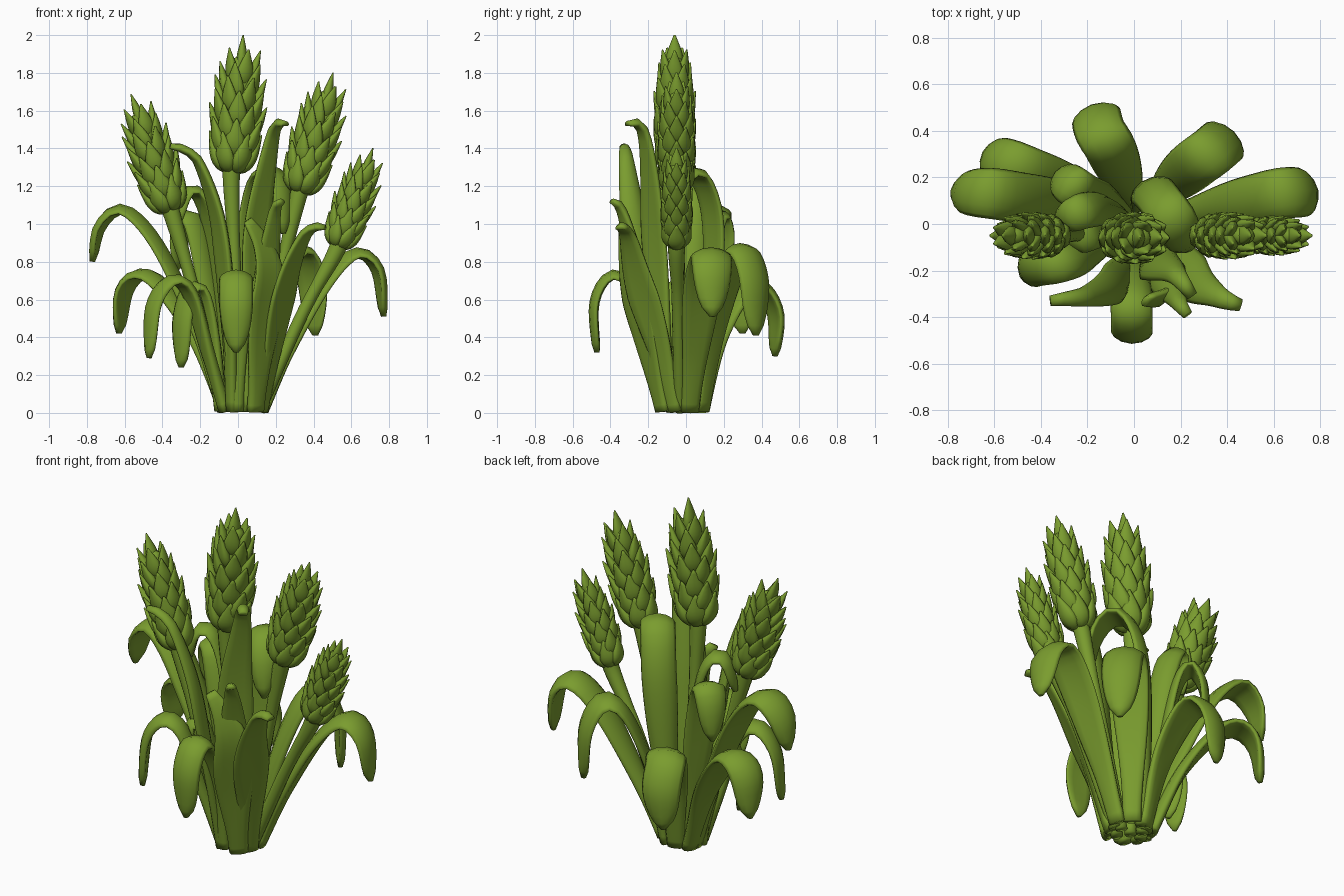
import bpy, bmesh, math
from mathutils import Vector as V

green = bpy.data.materials.new("leaf green")
green.diffuse_color = (0.195, 0.335, 0.028, 1)


def spline(pts, n):
    """Evenly spaced samples of a smooth curve through pts."""
    p = [V(q) for q in pts]
    p = [2 * p[0] - p[1]] + p + [2 * p[-1] - p[-2]]
    fine = []
    for i in range(1, len(p) - 2):
        a, b, c, d = p[i - 1:i + 3]
        for k in range(20):
            t = k / 20
            fine.append(0.5 * (2 * b + (c - a) * t + (2 * a - 5 * b + 4 * c - d) * t * t
                               + (3 * b - a - 3 * c + d) * t ** 3))
    fine.append(p[-2])
    dist = [0]
    for a, b in zip(fine, fine[1:]):
        dist.append(dist[-1] + (b - a).length)
    out, j = [], 0
    for i in range(n + 1):
        s = dist[-1] * i / n
        while j < len(fine) - 2 and dist[j + 1] < s:
            j += 1
        f = (s - dist[j]) / (dist[j + 1] - dist[j])
        out.append(fine[j].lerp(fine[j + 1], min(f, 1)))
    return out


def sweep(bm, pts, side, width, thick, curl=0.0, n=28, ring=12):
    """Sweep a curved lens section along a path; width and thick are half sizes."""
    c = spline(pts, n)
    rows = []
    for i, q in enumerate(c):
        t = i / n
        tan = (c[min(i + 1, n)] - c[max(i - 1, 0)]).normalized()
        s = (side - tan * side.dot(tan)).normalized()
        nor = tan.cross(s)
        w, h = width(t), thick(t)
        row = []
        for k in range(ring):
            a = 2 * math.pi * k / ring
            x = math.cos(a)
            row.append(bm.verts.new(q + s * w * x + nor * (h * math.sin(a) + curl * w * (x * x - 0.4))))
        rows.append(row)
    for a, b in zip(rows, rows[1:]):
        for k in range(ring):
            m = (k + 1) % ring
            bm.faces.new((a[k], a[m], b[m], b[k]))
    bm.faces.new(rows[0][::-1])
    bm.faces.new(rows[-1])


def finish(bm, name):
    bmesh.ops.recalc_face_normals(bm, faces=bm.faces[:])
    me = bpy.data.meshes.new(name)
    bm.to_mesh(me)
    bm.free()
    me.materials.append(green)
    for f in me.polygons:
        f.use_smooth = True
    ob = bpy.data.objects.new(name, me)
    bpy.context.collection.objects.link(ob)


def leaf(name, half, facing, *pts, blunt=True):
    """Strap leaf: narrow foot, broad blade, rounded or tapered tip."""
    start = 0.76 if blunt else 0.55

    def width(t):
        g = min(t / 0.6, 1)
        w = half * (0.45 + 0.55 * g * g * (3 - 2 * g))
        if t > start:
            u = (t - start) / (1 - start)
            w *= max(0.15, math.sqrt(max(0, 1 - u * u))) if blunt else 1 - 0.75 * u ** 1.3
        return w

    def thick(t):
        return 0.034 - 0.012 * t if t < 0.97 else 0.014

    a = math.radians(facing)
    bm = bmesh.new()
    sweep(bm, pts, V((-math.sin(a), math.cos(a), 0)), width, thick, -0.22)
    finish(bm, name)


# Arching outer leaves; facing is the compass angle the leaf bends towards
leaf("leaf_far_left", 0.11, 168, (-0.08, 0.04, 0.01), (-0.22, 0.07, 0.45), (-0.42, 0.10, 0.88),
     (-0.60, 0.13, 1.07), (-0.73, 0.14, 0.99), (-0.77, 0.14, 0.80))
leaf("leaf_back_left", 0.10, 152, (-0.07, 0.07, 0.01), (-0.22, 0.14, 0.40), (-0.40, 0.21, 0.67),
     (-0.52, 0.26, 0.73), (-0.61, 0.29, 0.64), (-0.63, 0.30, 0.42))
leaf("leaf_back", 0.11, 110, (0.0, 0.09, 0.01), (-0.04, 0.18, 0.40), (-0.10, 0.32, 0.66),
     (-0.15, 0.41, 0.66), (-0.17, 0.48, 0.52), (-0.18, 0.47, 0.30))
leaf("leaf_back_right", 0.11, 45, (0.08, 0.08, 0.01), (0.14, 0.15, 0.45), (0.24, 0.24, 0.79),
     (0.33, 0.31, 0.86), (0.40, 0.37, 0.70), (0.41, 0.37, 0.41))
leaf("leaf_far_right", 0.11, 12, (0.13, 0.02, 0.01), (0.27, 0.05, 0.33), (0.46, 0.09, 0.68),
     (0.62, 0.13, 0.84), (0.74, 0.14, 0.76), (0.77, 0.14, 0.51))
leaf("leaf_front", 0.09, 268, (-0.01, -0.12, 0.01), (-0.01, -0.19, 0.40), (-0.01, -0.30, 0.67),
     (-0.01, -0.40, 0.72), (-0.01, -0.48, 0.58), (-0.01, -0.47, 0.32))
leaf("leaf_front_left", 0.08, 205, (-0.07, -0.06, 0.01), (-0.16, -0.11, 0.32), (-0.25, -0.15, 0.63),
     (-0.35, -0.18, 0.70), (-0.45, -0.20, 0.57), (-0.47, -0.22, 0.29))
leaf("leaf_low_left", 0.085, 215, (-0.09, -0.02, 0.01), (-0.13, -0.02, 0.35), (-0.19, -0.03, 0.62),
     (-0.25, -0.05, 0.66), (-0.30, -0.07, 0.50), (-0.30, -0.07, 0.24))

# Tall inner leaves
leaf("leaf_tall_left", 0.09, 205, (-0.03, -0.11, 0.01), (-0.05, -0.20, 0.50), (-0.10, -0.27, 1.00),
     (-0.20, -0.31, 1.31), (-0.28, -0.32, 1.39), (-0.36, -0.33, 1.41), blunt=False)
leaf("leaf_tall_right", 0.10, 310, (0.05, -0.09, 0.01), (0.08, -0.13, 0.50), (0.10, -0.17, 1.00),
     (0.16, -0.20, 1.36), (0.20, -0.24, 1.52), (0.25, -0.31, 1.53), blunt=False)
leaf("leaf_inner_right", 0.095, 305, (0.02, 0.08, 0.01), (0.04, 0.14, 0.55), (0.07, 0.15, 1.00),
     (0.12, 0.09, 1.23), (0.18, 0.01, 1.27), (0.22, -0.07, 1.16), (0.24, -0.10, 0.95))
leaf("leaf_inner_left", 0.08, 205, (-0.04, 0.02, 0.01), (-0.08, 0.05, 0.50), (-0.14, 0.07, 0.97),
     (-0.21, 0.06, 1.16), (-0.28, 0.03, 1.16), (-0.33, 0.01, 0.98))
leaf("leaf_inner_back", 0.09, 140, (-0.04, 0.06, 0.01), (-0.12, 0.09, 0.50), (-0.20, 0.12, 0.93),
     (-0.26, 0.16, 1.05), (-0.31, 0.20, 0.95), (-0.32, 0.21, 0.76))
leaf("leaf_front_right", 0.09, 305, (0.09, -0.10, 0.01), (0.12, -0.17, 0.40), (0.15, -0.25, 0.75),
     (0.18, -0.31, 0.98), (0.20, -0.35, 1.09), (0.23, -0.39, 1.12), blunt=False)
leaf("leaf_front_blade", 0.115, 308, (0.09, -0.12, 0.01), (0.12, -0.20, 0.35), (0.16, -0.28, 0.70),
     (0.13, -0.31, 0.88), (0.05, -0.33, 1.02), blunt=False)
leaf("leaf_side_right", 0.105, 325, (0.12, -0.06, 0.01), (0.18, -0.14, 0.35), (0.26, -0.25, 0.72),
     (0.34, -0.30, 0.92), (0.40, -0.33, 0.98), (0.46, -0.35, 0.98), blunt=False)


def flower(tag, foot, bottom, top):
    """Stem with a spike of plump pointed scales."""
    foot, bottom, top = V(foot), V(bottom), V(top)
    axis = (top - bottom).normalized()
    length = (top - bottom).length
    k = length / 0.7
    u = V((0, 1, 0)).cross(axis).normalized()
    v = axis.cross(u)

    # Stem, flaring under the spike
    bm = bmesh.new()
    r = lambda t: 0.033 + 0.016 * max(0, (t - 0.7) / 0.3)
    mid = foot.lerp(bottom, 0.55) + V((0, 0, 0.03))
    sweep(bm, (foot, mid, bottom - axis * 0.06, bottom + axis * 0.05), u, r, r)
    finish(bm, "flower_stem_" + tag)

    # Spike core
    bm = bmesh.new()
    cw = lambda t: k * (0.035 + 0.045 * math.sin(math.pi * (0.1 + 0.85 * t)) if t < 0.99 else 0.01)
    sweep(bm, (bottom, bottom.lerp(top, 0.5), bottom.lerp(top, 0.85)), u, cw, lambda t: 0.85 * cw(t))

    # Rings of scales, each ring turned half a step
    rows = 8
    for i in range(rows):
        f = i / (rows - 1)
        h = f * (length - 0.19 * k)
        fat = k * (0.86 + 0.62 * f - 1.12 * f * f)
        count = 6 if i < rows - 3 else 5 if i < rows - 1 else 1
        if count == 1:
            fat = 0.05 * k
        for j in range(count):
            a = 2 * math.pi * (j + 0.5 * (i % 2)) / count
            out = u * math.cos(a) + v * math.sin(a) * 0.74
            side = axis.cross(out).normalized()
            b = bottom + axis * h
            path = [b + axis * (z * k) + out * (x * fat)
                    for z, x in ((-0.02, 0.045), (0.04, 0.09), (0.10, 0.12), (0.19, 0.158))]
            size = k * (1 - 0.2 * f)

            def w(t):
                if t <= 0 or t >= 1:
                    return 0.005
                return size * (0.006 + 0.050 * math.sin(math.pi * t ** 0.75) * (1.15 - 0.3 * t))
            sweep(bm, path, side, w, lambda t: 0.62 * w(t), -0.1, 10, 8)
    finish(bm, "flower_spike_" + tag)


flower("centre", (0.0, -0.03, 0.01), (-0.03, -0.06, 1.29), (0.035, -0.06, 2.0))
flower("left", (-0.07, -0.03, 0.01), (-0.36, -0.05, 1.08), (-0.56, -0.05, 1.69))
flower("right", (0.07, -0.02, 0.01), (0.33, -0.05, 1.18), (0.51, -0.05, 1.80))
flower("low_right", (0.11, -0.03, 0.01), (0.53, -0.05, 0.89), (0.72, -0.05, 1.40))
